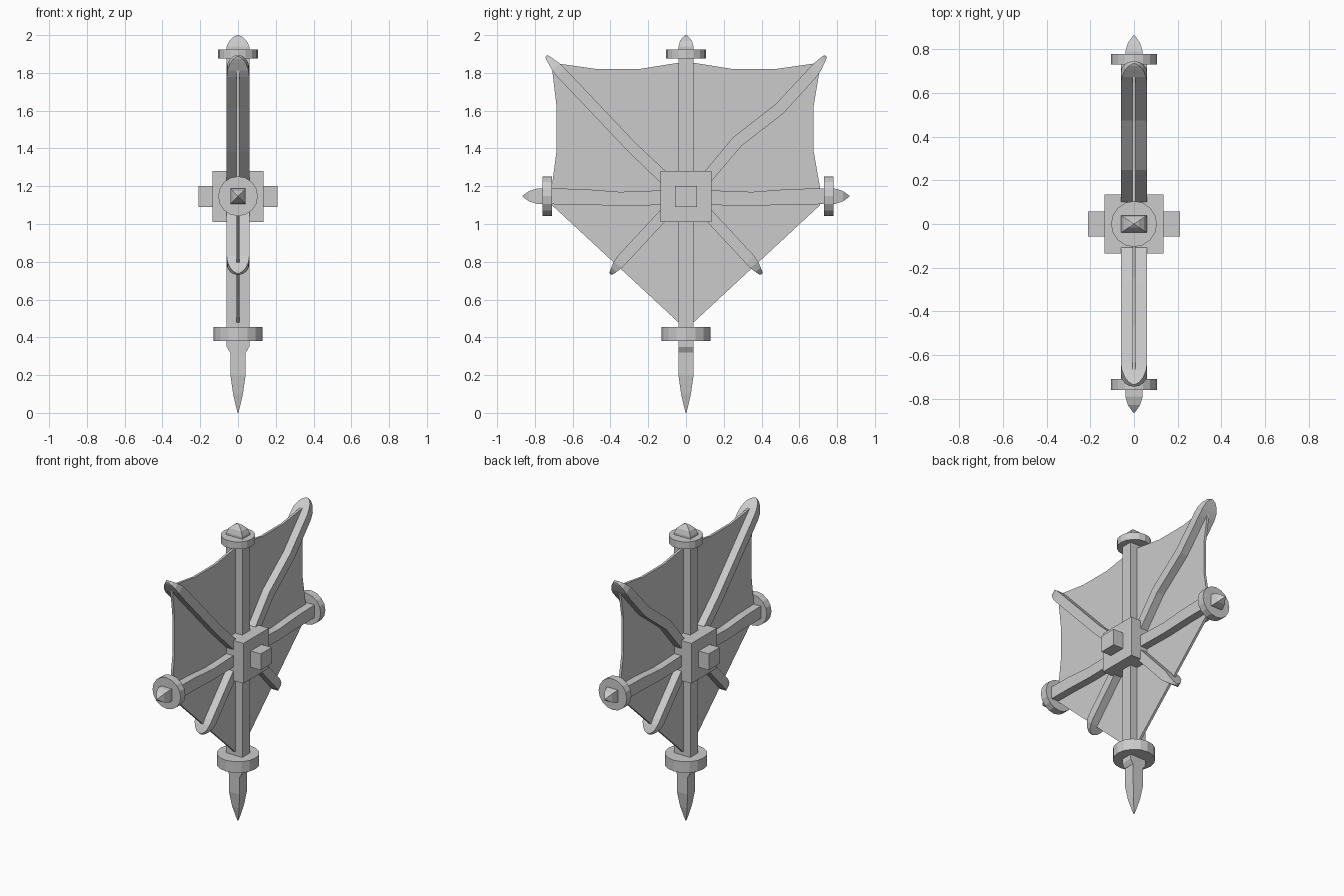
import bpy, bmesh
from math import pi
from mathutils import Vector

if "Cube" in bpy.data.objects:
    bpy.data.objects.remove(bpy.data.objects["Cube"])


def finish(bm, name, smooth=False):
    bmesh.ops.recalc_face_normals(bm, faces=bm.faces)
    me = bpy.data.meshes.new(name)
    bm.to_mesh(me)
    bm.free()
    ob = bpy.data.objects.new(name, me)
    bpy.context.collection.objects.link(ob)
    return ob


def box(name, sx, sy, sz, z):
    bm = bmesh.new()
    bmesh.ops.create_cube(bm, size=1)
    for v in bm.verts:
        v.co = Vector((v.co.x * sx, v.co.y * sy, v.co.z * sz + z))
    return finish(bm, name)


def bar(name, stations):
    """Rectangular bar along a y-z path; station = (y, z, half width, half depth in x)."""
    bm = bmesh.new()
    rings = []
    for i, (y, z, w, d) in enumerate(stations):
        a = stations[max(i - 1, 0)]
        b = stations[min(i + 1, len(stations) - 1)]
        n = Vector((0, -(b[1] - a[1]), b[0] - a[0])).normalized()
        c = Vector((0, y, z))
        rings.append([bm.verts.new(c + n * w * s + Vector((d * t, 0, 0)))
                      for s, t in ((1, 1), (1, -1), (-1, -1), (-1, 1))])
    for p, q in zip(rings, rings[1:]):
        for k in range(4):
            bm.faces.new((p[k], p[(k + 1) % 4], q[(k + 1) % 4], q[k]))
    bm.faces.new(rings[0])
    bm.faces.new(rings[-1])
    return finish(bm, name)


def collar(name, r, h, loc, rot=(0, 0, 0)):
    bpy.ops.mesh.primitive_cylinder_add(vertices=16, radius=r, depth=h, location=loc, rotation=rot)
    bpy.context.object.name = name


def rounded_end(p, q, w):
    """Stations closing a spar from p to tip q, its depth rounding off."""
    return [(p[0] + (q[0] - p[0]) * t, p[1] + (q[1] - p[1]) * t, w * k, d)
            for t, k, d in ((0, 1, .06), (.35, .9, .056), (.7, .6, .042), (.9, .4, .025), (1, .2, .006))]


# Central hub with side bosses
box("hub", 0.27, 0.27, 0.27, 1.145)
box("hub_boss", 0.42, 0.115, 0.11, 1.145)

# Vertical post with pointed cap and lower spike
bar("post", [(0, .32, .039, .042), (0, .35, .04, .06), (0, 1.94, .04, .06),
             (0, 1.97, .031, .046), (0, 1.99, .016, .024), (0, 2.0, .003, .004)])
bar("spike", [(0, .36, .04, .04), (0, .2, .04, .04), (0, .1, .026, .026),
              (0, .03, .01, .01), (0, 0, .002, .002)])
collar("top_collar", .105, .05, (0, 0, 1.9))
collar("bottom_collar", .13, .075, (0, 0, .418))

# Horizontal arms with collars and pointed ends
for name, s, cy in (("right", 1, .755), ("left", -1, -.735)):
    bar(name + "_arm", [(s * y, z, w, d) for y, z, w, d in
        ((.1, 1.14, .039, .06), (.35, 1.133, .037, .06), (.55, 1.144, .041, .06), (.74, 1.147, .042, .06))])
    bar(name + "_arm_tip", [(s * y, 1.147, w, w) for y, w in
        ((.70, .04), (.79, .04), (.83, .028), (.855, .01), (.865, .002))])
    collar(name + "_collar", .105, .05, (0, cy, 1.147), (pi / 2, 0, 0))

# Diagonal spars
bar("upper_left_spar", [(-.09, 1.22, .032, .06), (-.285, 1.405, .03, .06)]
    + rounded_end((-.66, 1.80), (-.74, 1.89), .03))
bar("upper_right_spar", [(.09, 1.22, .03, .06), (.27, 1.435, .032, .06), (.495, 1.61, .032, .06)]
    + rounded_end((.67, 1.80), (.74, 1.89), .03))
for name, s in (("left", -1), ("right", 1)):
    bar("lower_%s_spar" % name, [(s * .08, 1.09, .03, .06)]
        + rounded_end((s * .34, .81), (s * .40, .735), .03))

# Thin web stretched between the spars
outline = [(0, 1.86), (.25, 1.82), (.47, 1.82), (.68, 1.85), (.71, 1.83), (.675, 1.62),
           (.675, 1.39), (.71, 1.19), (.71, 1.10), (.03, .47), (-.03, .47), (-.71, 1.10),
           (-.71, 1.20), (-.685, 1.39), (-.685, 1.62), (-.71, 1.83), (-.68, 1.85),
           (-.47, 1.82), (-.25, 1.82)]
bm = bmesh.new()
face = bm.faces.new([bm.verts.new((-.008, y, z)) for y, z in outline])
ext = bmesh.ops.extrude_face_region(bm, geom=[face], use_keep_orig=True)
for v in [g for g in ext["geom"] if isinstance(g, bmesh.types.BMVert)]:
    v.co.x = .008
finish(bm, "web")
